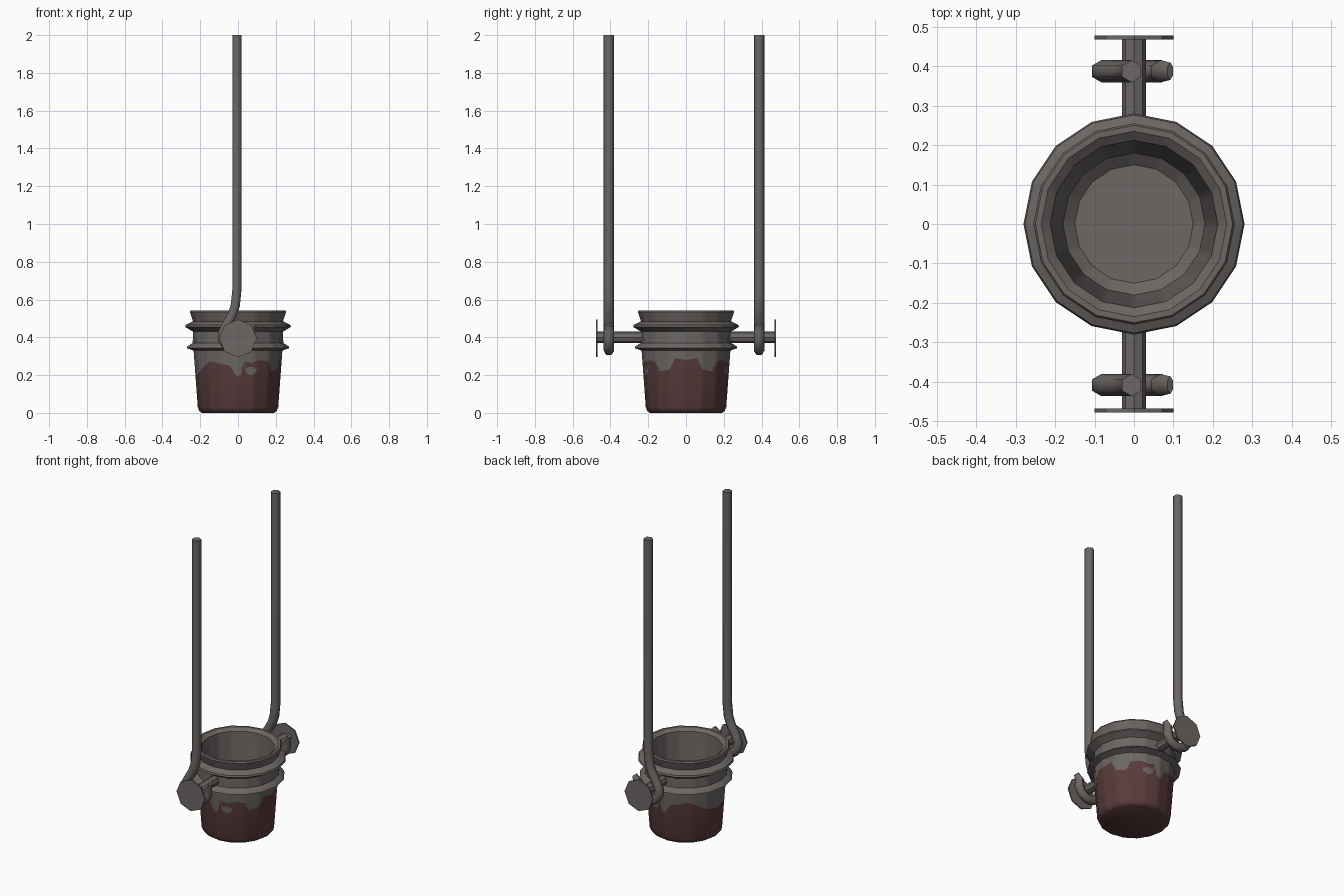
import bpy, bmesh, math
from mathutils import Vector

if "Cube" in bpy.data.objects:
    bpy.data.objects.remove(bpy.data.objects["Cube"])


def material(name, rgb):
    m = bpy.data.materials.new(name)
    m.diffuse_color = (*rgb, 1)
    m.use_nodes = True
    m.node_tree.nodes["Principled BSDF"].inputs["Base Color"].default_value = m.diffuse_color
    return m


METAL = material("weathered grey metal", (0.150, 0.135, 0.128))
RED = material("dull dark red", (0.100, 0.044, 0.044))


def finish(name, bm, mats, angle=40):
    bmesh.ops.recalc_face_normals(bm, faces=bm.faces[:])
    me = bpy.data.meshes.new(name)
    bm.to_mesh(me)
    bm.free()
    for m in mats:
        me.materials.append(m)
    for p in me.polygons:
        p.use_smooth = True
    me.set_sharp_from_angle(angle=math.radians(angle))
    ob = bpy.data.objects.new(name, me)
    bpy.context.collection.objects.link(ob)
    return ob


def skin(bm, rings, caps=True):
    """Join vertex rings into a tube; returns faces by band."""
    vs = [[bm.verts.new(p) for p in r] for r in rings]
    n = len(vs[0])
    bands = [[bm.faces.new((a[i], a[(i + 1) % n], b[(i + 1) % n], b[i]))
              for i in range(n)] for a, b in zip(vs, vs[1:])]
    ends = [bm.faces.new(vs[0]), bm.faces.new(vs[-1])] if caps else []
    return bands, ends


# --- Bucket: 16-sided lathe, each side split so the paint edge can wander ---
SIDES, SPLIT = 16, 6
COLS = SIDES * SPLIT
PAINT = [(0, .28), (15, .29), (22, .23), (38, .22), (45, .27), (58, .28),
         (72, .265), (82, .275), (87, .19), (94, .2), (100, .25), (115, .26),
         (130, .275), (145, .24), (160, .21), (180, .2)]


def paint_height(deg):
    for (a, x), (b, y) in zip(PAINT, PAINT[1:]):
        if deg <= b:
            return x + (y - x) * (deg - a) / (b - a)
    return PAINT[-1][1]


def on_polygon(i, r, z):
    k, t = divmod(i, SPLIT)
    t /= SPLIT
    a, b = (2 * math.pi * (k + j) / SIDES for j in (0, 1))
    return Vector((r * (math.cos(a) * (1 - t) + math.cos(b) * t),
                   r * (math.sin(a) * (1 - t) + math.sin(b) * t), z))


def wall_ring(level):
    """Level 0/1 = lower/upper edge of the bare spot, 2 = top of the paint."""
    ring = []
    for i in range(COLS):
        deg = 360 * i / COLS
        deg = min(deg, 360 - deg)
        h = paint_height(deg)
        lo = hi = h
        if 62 < deg < 82:
            s = math.sin(math.pi * (deg - 62) / 20)
            lo, hi = .225 - .025 * s, .225 + .02 * s
        z = (lo, hi, h)[level]
        ring.append(on_polygon(i, .213 + .022 * (z - .03) / .3, z))
    return ring


def flat_ring(r, z):
    return [on_polygon(i, r, z) for i in range(COLS)]


lower = [(.19, 0), (.205, .01), (.213, .03)]
upper = [(.235, .33), (.272, .343), (.268, .352), (.24, .37), (.238, .43),
         (.28, .455), (.276, .466), (.238, .485), (.255, .535), (.25, .543),
         (.235, .543), (.212, .525), (.2, .3), (.18, .075), (.15, .05)]
bm = bmesh.new()
bands, ends = skin(bm, [flat_ring(*p) for p in lower]
                   + [wall_ring(k) for k in range(3)]
                   + [flat_ring(*p) for p in upper])
for k in (0, 1, 2, 4):
    for f in bands[k]:
        f.material_index = 1
ends[0].material_index = 1
bmesh.ops.remove_doubles(bm, verts=bm.verts[:], dist=0.0003)
finish("bucket", bm, [METAL, RED], 35)


# --- Side pins and end discs ---
def y_cylinder(name, r, y0, y1, z, n):
    b = bmesh.new()
    skin(b, [[(r * math.sin(2 * math.pi * i / n), y,
               z - r * math.cos(2 * math.pi * i / n)) for i in range(n)]
             for y in (y0, y1)])
    return finish(name, b, [METAL])


for s, side in ((-1, "front"), (1, "back")):
    y_cylinder(side + "_pin", .031, s * .225, s * .47, .4, 8)
    y_cylinder(side + "_disc", .1, s * .468, s * .477, .395, 8)


# --- Hooked hanging rods: hexagonal section swept along a path in x-z ---
def hanging_rod(name, y):
    path = [(-.006, 2), (-.006, .65), (-.014, .57), (-.03, .52)]
    path += [(-.006 + .078 * math.cos(math.radians(a)),
              .407 + .078 * math.sin(math.radians(a)))
             for a in range(140, 381, 30)]
    path += [(.092, .468)]
    rings = []
    for i, (x, z) in enumerate(path):
        p, q = path[max(i - 1, 0)], path[min(i + 1, len(path) - 1)]
        t = Vector((q[0] - p[0], 0, q[1] - p[1])).normalized()
        side = Vector((-t.z, 0, t.x))
        r = .01 if i == len(path) - 1 else .028
        w = .022 if i == len(path) - 1 else .028
        rings.append([Vector((x, y, z)) + side * r * math.sin(k * math.pi / 3)
                      + Vector((0, w * math.cos(k * math.pi / 3), 0))
                      for k in range(6)])
    b = bmesh.new()
    skin(b, rings)
    finish(name, b, [METAL], 62)


hanging_rod("front_hanging_rod", -.408)
hanging_rod("back_hanging_rod", .387)
